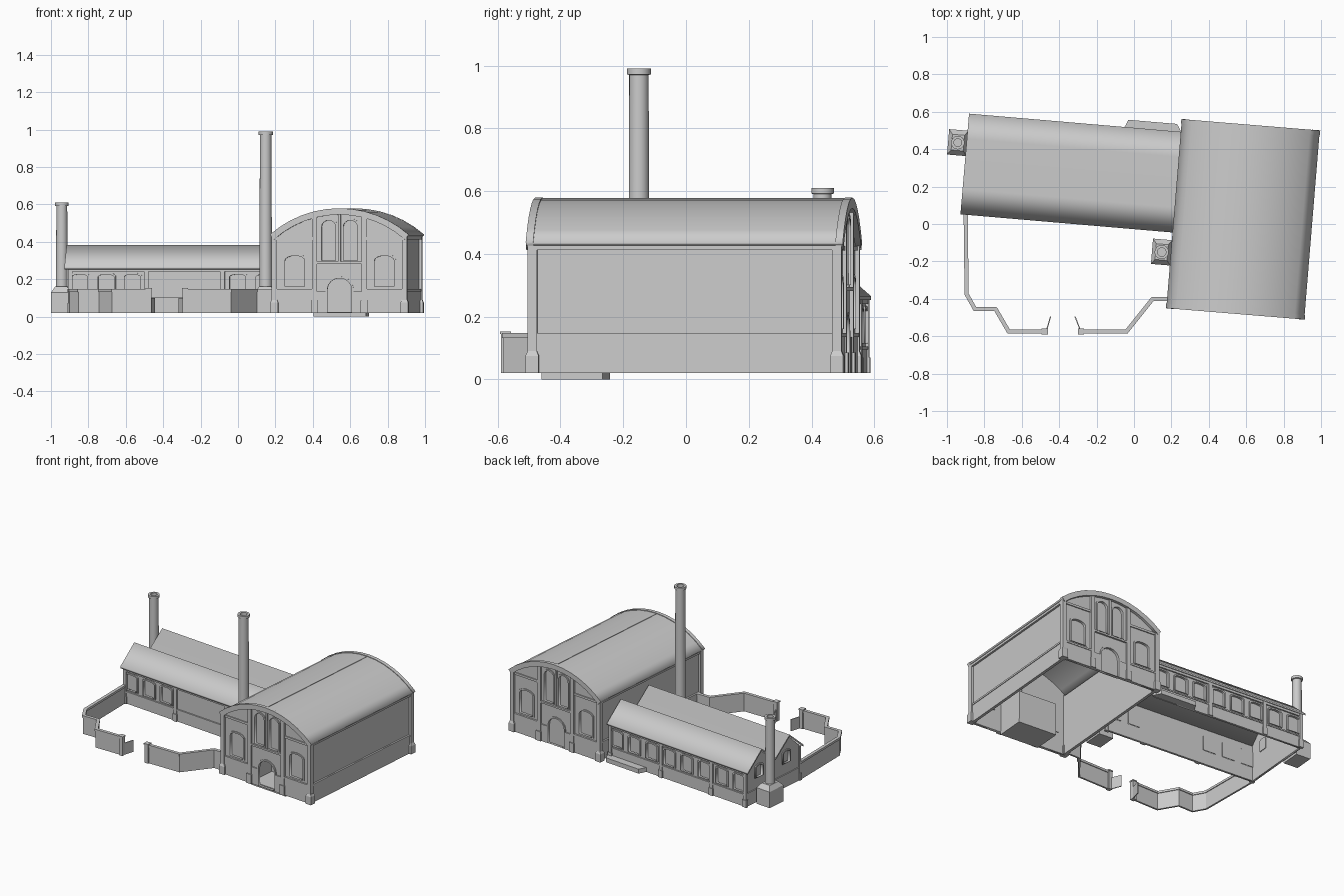
import bpy, bmesh
from math import pi, sin, cos, radians, sqrt, atan2, asin
from mathutils import Matrix, Vector

if "Cube" in bpy.data.objects:
    bpy.data.objects.remove(bpy.data.objects["Cube"])

grey = bpy.data.materials.new("plain grey")
grey.use_nodes = True
COL = (0.6, 0.6, 0.6, 1)
grey.diffuse_color = COL
grey.node_tree.nodes["Principled BSDF"].inputs["Base Color"].default_value = COL

T = Matrix.Translation
HALL = T((0.583, 0.025, 0)) @ Matrix.Rotation(radians(-4.7), 4, 'Z')
SHED = T((-0.895, 0.32, 0)) @ Matrix.Rotation(radians(-4.9), 4, 'Z')
UP = Matrix.Rotation(pi / 2, 4, 'X')
G = 0.02  # ground level of the buildings


def add(name, mesh, M=Matrix()):
    ob = bpy.data.objects.new(name, mesh)
    bpy.context.collection.objects.link(ob)
    ob.matrix_world = M
    mesh.materials.clear()
    mesh.materials.append(grey)
    return ob


def from_bm(name, bm, M=Matrix()):
    bmesh.ops.recalc_face_normals(bm, faces=bm.faces)
    mesh = bpy.data.meshes.new(name)
    bm.to_mesh(mesh)
    bm.free()
    return add(name, mesh, M)


def box(name, x, y, z, M=Matrix(), taper=1):
    """Box from ranges; taper scales the top."""
    bm = bmesh.new()
    bmesh.ops.create_cube(bm, size=1)
    for v in bm.verts:
        k = taper if v.co.z > 0 else 1
        v.co = [(r[0] + r[1]) / 2 + c * f * (r[1] - r[0])
                for r, c, f in zip((x, y, z), v.co, (k, k, 1))]
    return from_bm(name, bm, M)


def plate(name, loops, y, depth, M):
    """Upright plate from an outline and holes in x-z, centred at y."""
    cu = bpy.data.curves.new(name, 'CURVE')
    cu.dimensions, cu.fill_mode, cu.extrude = '2D', 'BOTH', depth / 2
    for loop in loops:
        sp = cu.splines.new('POLY')
        sp.points.add(len(loop) - 1)
        for p, q in zip(sp.points, loop):
            p.co = (q[0], q[1], 0, 1)
        sp.use_cyclic_u = True
    tmp = bpy.data.objects.new("tmp", cu)
    bpy.context.collection.objects.link(tmp)
    dg = bpy.context.evaluated_depsgraph_get()
    mesh = bpy.data.meshes.new_from_object(tmp.evaluated_get(dg))
    bpy.data.objects.remove(tmp)
    mesh.name = name
    return add(name, mesh, M @ T((0, y, 0)) @ UP)


def arch(x, w, z0, z1, rise, grow=0.0):
    """Opening with a curved head."""
    h, z1, r = w / 2 + grow, z1 + grow, rise + grow / 2
    head = [(x + h * cos(pi * i / 8), z1 - r + r * sin(pi * i / 8)) for i in range(9)]
    return [(x - h, z0), (x + h, z0)] + head


def opening(name, y, M, x, w, z0, z1, rise, pane=True):
    """Raised surround and recessed pane of a window or door."""
    plate(name + "_surround", [arch(x, w, z0, z1, rise, 0.01), arch(x, w, z0 + 0.001, z1, rise)],
          y - 0.008, 0.008, M)
    if pane:
        plate(name + "_pane", [arch(x, w, z0, z1, rise, 0.003)], y + 0.008, 0.004, M)


def lathe(name, prof, M):
    bm = bmesh.new()
    vs = [bm.verts.new((r, 0, z)) for r, z in prof]
    es = [bm.edges.new(p) for p in zip(vs, vs[1:])]
    bmesh.ops.spin(bm, geom=vs + es, axis=(0, 0, 1), cent=(0, 0, 0), angle=2 * pi, steps=20)
    bmesh.ops.remove_doubles(bm, verts=bm.verts, dist=1e-5)
    ob = from_bm(name, bm, M)
    bpy.ops.object.select_all(action='DESELECT')
    ob.select_set(True)
    bpy.context.view_layer.objects.active = ob
    bpy.ops.object.shade_smooth_by_angle(angle=radians(35))


# ---- Hall with a barrel roof
HW, HL, SPRING, RISE = 0.37, 0.507, 0.435, 0.14
R = (HW ** 2 + RISE ** 2) / (2 * RISE)


def arc(off, half=HW, n=12):
    a = asin(half / R)
    return [((R + off) * sin(a * (2 * i / n - 1)),
             SPRING + RISE - R + (R + off) * cos(a * (2 * i / n - 1))) for i in range(n + 1)]


def ring(lo, hi, half=HW):
    return [arc(lo, half) + arc(hi, half)[::-1]]


roof = plate("hall_roof", ring(-0.012, 0), 0, 2 * HL, HALL)
box("hall_roof_ridge", (-0.004, 0.004), (-HL, HL), (0.572, 0.578), HALL)
for s in (-1, 1):
    def sx(a, b): return sorted((s * a, s * b))
    box("hall_side_wall", sx(0.335, 0.347), (-0.49, 0.49), (G, 0.43), HALL)
    box("hall_side_plinth", sx(0.34, 0.354), (-0.49, 0.49), (G, 0.135), HALL)
    box("hall_side_band", sx(0.34, 0.358), (-0.49, 0.49), (0.135, 0.147), HALL)
    box("hall_side_cornice", sx(0.34, 0.36), (-0.49, 0.49), (0.412, 0.43), HALL)

DOOR = (0, 0.13, G, 0.205, 0.06)
TALL = [(s * 0.058, 0.075, 0.30, 0.515, 0.035) for s in (-1, 1)]
SIDE = [(s * 0.24, 0.105, 0.16, 0.325, 0.025) for s in (-1, 1)]
for end, turn in (("front", 0), ("back", pi)):
    M = HALL @ Matrix.Rotation(turn, 4, 'Z')
    y = -0.482
    outline = [(0.345, G), (-0.345, G)] + arc(-0.008, 0.345)
    plate(end + "_gable_wall", [outline] + [arch(*o) for o in [DOOR] + TALL + SIDE], y, 0.012, M)
    for o in TALL + SIDE:
        opening(end + "_window", y, M, *o)
    opening(end + "_door", y, M, *DOOR, pane=(end == "back"))
    plate(end + "_gable_rim", ring(-0.03, 0.004), y - 0.013, 0.024, M)
    box(end + "_sill_band", (-0.12, 0.12), (y - 0.018, y), (0.282, 0.294), M)
    box(end + "_mullion", (-0.007, 0.007), (y - 0.014, y), (0.29, 0.55), M)
    for s in (-1, 1):
        def sx(a, b): return sorted((s * a, s * b))
        box(end + "_plinth", sx(0.075, 0.345), (y - 0.014, y), (G, 0.135), M)
        box(end + "_band", sx(0.135, 0.345), (y - 0.018, y), (0.135, 0.147), M)
        box(end + "_bay_cornice", sx(0.145, 0.335), (y - 0.013, y), (0.41, 0.425), M)
        box(end + "_pilaster", sx(0.12, 0.148), (y - 0.018, y), (G, 0.535), M)
        box(end + "_pilaster_foot", sx(0.115, 0.153), (y - 0.024, y), (G, 0.085), M)
        box(end + "_corner_pier", sx(0.335, 0.363), (y - 0.02, y + 0.01), (G, 0.44), M)
        box(end + "_pier_foot", sx(0.328, 0.37), (y - 0.026, y + 0.016), (G, 0.075), M)
        box(end + "_pier_foot_top", sx(0.328, 0.37), (y - 0.026, y + 0.016), (0.075, 0.09), M, 0.7)

# Entrance lobby behind the front door
box("lobby_floor", (-0.14, 0.14), (-0.475, -0.28), (0, 0.025), HALL)
for s in (-1, 1):
    box("lobby_side", sorted((s * 0.13, s * 0.136)), (-0.475, -0.28), (G, 0.22), HALL)
box("lobby_back", (-0.136, 0.136), (-0.286, -0.28), (G, 0.22), HALL)
box("lobby_ceiling", (-0.136, 0.136), (-0.475, -0.28), (0.215, 0.22), HALL)

# ---- Twin gabled shed
LEN, EAVE, RIDGE = 1.13, 0.265, 0.382
zig = [(-0.27, EAVE), (-0.135, RIDGE), (0, EAVE + 0.005), (0.135, RIDGE), (0.27, EAVE)]
under = [(a, z - 0.012) for a, z in zig]
END = SHED @ Matrix.Rotation(-pi / 2, 4, 'Z')
plate("shed_roof", [zig + under[::-1]], LEN / 2 - 0.005, LEN + 0.01, END)

holes = [(s * 0.132, 0.06, 0.185, 0.265, 0.012) for s in (-1, 1)]
gable = [(0.255, G), (-0.255, G)] + [(max(-0.255, min(0.255, a)), z - 0.006) for a, z in zig]
plate("shed_gable_wall", [gable] + [arch(*o) for o in holes], 0.022, 0.01, END)
for o in holes:
    opening("shed_gable_window", 0.022, END, *o)
box("shed_gable_band", (-0.258, 0.258), (0.01, 0.022), (0.1, 0.11), END)
box("shed_gable_plinth", (-0.256, 0.256), (0.012, 0.022), (G, 0.1), END)

STEP = LEN / 8
for side, turn, bays in (("front", 0, (0, 1, 2, 6, 7)), ("back", pi, range(8))):
    M = SHED @ T((LEN / 2, 0, 0)) @ Matrix.Rotation(turn, 4, 'Z')
    y, h = -0.25, LEN / 2 - 0.02
    if side == "back":
        bays = [7 - b for b in bays]
    wins = [((b + 0.5) * STEP - LEN / 2, 0.085, 0.115, 0.225, 0.012) for b in bays]
    plate("shed_%s_wall" % side, [[(-h, G), (h, G), (h, 0.265), (-h, 0.265)]]
          + [arch(*o) for o in wins], y, 0.01, M)
    for o in wins:
        opening("shed_%s_window" % side, y, M, *o)
    box("shed_plinth", (-h, h), (y - 0.01, y), (G, 0.095), M)
    box("shed_sill_band", (-h, h), (y - 0.014, y), (0.095, 0.104), M)
    box("shed_cornice", (-h, h), (y - 0.014, y), (0.24, 0.256), M)
    for k in (0, 3, 6, 8):
        x = -h + 2 * h * k / 8
        box("shed_pier", (x - 0.012, x + 0.012), (y - 0.017, y), (G, 0.256), M)
        box("shed_pier_foot", (x - 0.016, x + 0.016), (y - 0.02, y), (G, 0.07), M)

# Loading platform behind the shed
bm = bmesh.new()
face = bm.faces.new([bm.verts.new((x, y, G)) for x, y in
                     ((-0.06, 0.5), (-0.03, 0.557), (0.23, 0.535), (0.26, 0.48))])
top = bmesh.ops.extrude_face_region(bm, geom=[face])["geom"]
bmesh.ops.translate(bm, vec=(0, 0, 0.03), verts=[g for g in top if isinstance(g, bmesh.types.BMVert)])
from_bm("loading_platform", bm)

# ---- Chimneys on square bases
for name, x, y, r, top in (("tall", 0.148, -0.15, 0.032, 0.99), ("short", -0.942, 0.435, 0.03, 0.61)):
    M = T((x, y, 0)) @ Matrix.Rotation(radians(-4.8), 4, 'Z')
    b = (-0.052, 0.052)
    c = (-0.068, 0.068)
    box(name + "_chimney_base", b, c, (G, 0.13), M)
    box(name + "_chimney_base_top", b, c, (0.13, 0.16), M, 0.62)
    lathe(name + "_chimney", [(r + 0.002, 0.13), (r - 0.001, top - 0.02), (r + 0.006, top - 0.018),
                              (r + 0.006, top), (r - 0.009, top), (r - 0.009, top - 0.06),
                              (0, top - 0.06)], M)

# ---- Yard wall, gate posts and open gates


def run(name, p, q, half, z, extra=0.0):
    p, q = Vector(p), Vector(q)
    d = q - p
    M = T((p.x, p.y, 0)) @ Matrix.Rotation(atan2(d.y, d.x), 4, 'Z')
    box(name, (-extra, d.length + extra), (-half, half), z, M)


west = [(-0.9, 0.06), (-0.895, -0.375), (-0.85, -0.455), (-0.74, -0.455), (-0.67, -0.575), (-0.48, -0.575)]
east = [(-0.28, -0.575), (-0.04, -0.575), (0.1, -0.4), (0.2, -0.4)]
for path in (west, east):
    for p, q in zip(path, path[1:]):
        run("yard_wall", p, q, 0.006, (G, 0.132), 0.003)
        run("yard_wall_coping", p, q, 0.011, (0.132, 0.147), 0.005)
for x, p, q in ((-0.477, (-0.465, -0.56), (-0.446, -0.495)), (-0.283, (-0.29, -0.56), (-0.315, -0.495))):
    box("gate_post", (x - 0.014, x + 0.014), (-0.589, -0.561), (G, 0.145))
    box("gate_post_cap", (x - 0.017, x + 0.017), (-0.592, -0.558), (0.145, 0.153))
    run("gate_leaf", p, q, 0.003, (G, 0.1))
